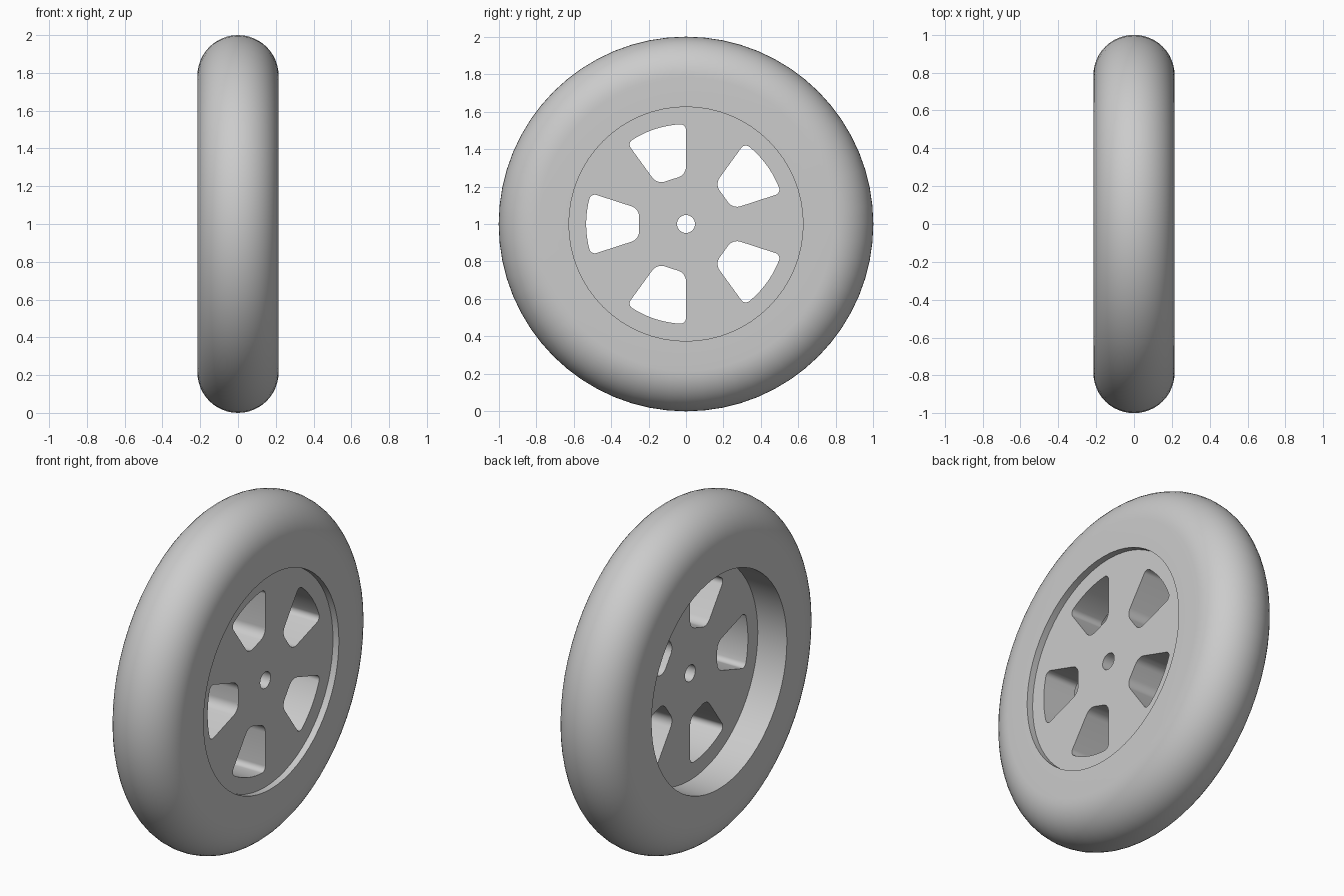
import bpy, bmesh
from math import sin, cos, pi, radians, asin
from mathutils import Matrix

cube = bpy.data.objects.get("Cube")
if cube:
    bpy.data.objects.remove(cube, do_unlink=True)

SEGMENTS = 64
HALF_WIDTH = 0.215
RIM_RADIUS = 0.625
AXLE_HEIGHT = 1.0
SPOKE_COUNT = 5

grey = bpy.data.materials.new("plain grey")
grey.use_nodes = True
grey.diffuse_color = (0.6, 0.6, 0.6, 1)
grey.node_tree.nodes["Principled BSDF"].inputs["Base Color"].default_value = (0.6, 0.6, 0.6, 1)


def finish(obj):
    obj.data.materials.clear()
    obj.data.materials.append(grey)
    bpy.ops.object.select_all(action="DESELECT")
    obj.select_set(True)
    bpy.context.view_layer.objects.active = obj
    bpy.ops.object.shade_smooth_by_angle(angle=radians(30))


def arc(cx, cy, r, start, end, steps):
    """Points on an arc, angles in radians."""
    return [(cx + r * cos(start + (end - start) * i / steps),
             cy + r * sin(start + (end - start) * i / steps)) for i in range(steps + 1)]


def circle(r, steps):
    return arc(0, 0, r, 0, 2 * pi, steps)[:-1]


# Tyre: flat side walls and a half-round tread, spun about the axle
profile = [(HALF_WIDTH, RIM_RADIUS)]
profile += arc(0, 1 - HALF_WIDTH, HALF_WIDTH, 0, pi, 24)
profile.append((-HALF_WIDTH, RIM_RADIUS))
bm = bmesh.new()
verts = [bm.verts.new((x, 0, r)) for x, r in profile]
edges = [bm.edges.new((a, b)) for a, b in zip(verts, verts[1:] + verts[:1])]
bmesh.ops.spin(bm, geom=verts + edges, cent=(0, 0, 0), axis=(1, 0, 0),
               angle=2 * pi, steps=SEGMENTS, use_merge=True)
bmesh.ops.remove_doubles(bm, verts=bm.verts, dist=0.0001)
bmesh.ops.recalc_face_normals(bm, faces=bm.faces)
mesh = bpy.data.meshes.new("tyre")
bm.to_mesh(mesh)
bm.free()
tyre = bpy.data.objects.new("tyre", mesh)
tyre.location.z = AXLE_HEIGHT
bpy.context.collection.objects.link(tyre)
finish(tyre)


def window(middle):
    """Rounded sector opening between two spokes, centred on an angle."""
    half = pi / 10
    inner, outer, r_in, r_out = 0.25, 0.533, 0.06, 0.03
    c_in = inner + r_in
    y_in = (c_in * sin(half) - r_in) / cos(half)
    c_out = outer - r_out
    a_out = half - asin(r_out / c_out)
    x_out, y_out = c_out * cos(a_out), c_out * sin(a_out)
    upper = arc(0, 0, outer, 0, a_out, 5)[:-1]
    upper += arc(x_out, y_out, r_out, a_out, half + pi / 2, 8)
    upper += arc(c_in, y_in, r_in, half + pi / 2, pi, 8)
    lower = [(x, -y) for x, y in reversed(upper[1:])]
    c, s = cos(middle), sin(middle)
    return [(x * c - y * s, x * s + y * c) for x, y in upper + lower]


# Wheel disc: filled outline with an axle bore and five windows
DISC_FRONT, DISC_BACK = 0.177, -0.027
outlines = [circle(RIM_RADIUS + 0.003, SEGMENTS), circle(0.048, 24)]
outlines += [window(pi + 2 * pi * i / SPOKE_COUNT) for i in range(SPOKE_COUNT)]
curve = bpy.data.curves.new("wheel_disc", "CURVE")
curve.dimensions = "2D"
curve.fill_mode = "BOTH"
curve.extrude = (DISC_FRONT - DISC_BACK) / 2
for outline in outlines:
    spline = curve.splines.new("POLY")
    spline.points.add(len(outline) - 1)
    for point, (x, y) in zip(spline.points, outline):
        point.co = (x, y, 0, 1)
    spline.use_cyclic_u = True
disc = bpy.data.objects.new("wheel_disc", curve)
bpy.context.collection.objects.link(disc)
bpy.ops.object.select_all(action="DESELECT")
disc.select_set(True)
bpy.context.view_layer.objects.active = disc
bpy.ops.object.convert(target="MESH")
disc = bpy.context.view_layer.objects.active

# Stand the disc upright with its axis along x
to_axle = Matrix(((0, 0, 1, 0), (1, 0, 0, 0), (0, 1, 0, 0), (0, 0, 0, 1)))
disc.data.transform(to_axle)
bm = bmesh.new()
bm.from_mesh(disc.data)
bmesh.ops.remove_doubles(bm, verts=bm.verts, dist=0.0001)
bmesh.ops.recalc_face_normals(bm, faces=bm.faces)
bm.to_mesh(disc.data)
bm.free()
disc.location = ((DISC_FRONT + DISC_BACK) / 2, 0, AXLE_HEIGHT)
finish(disc)
